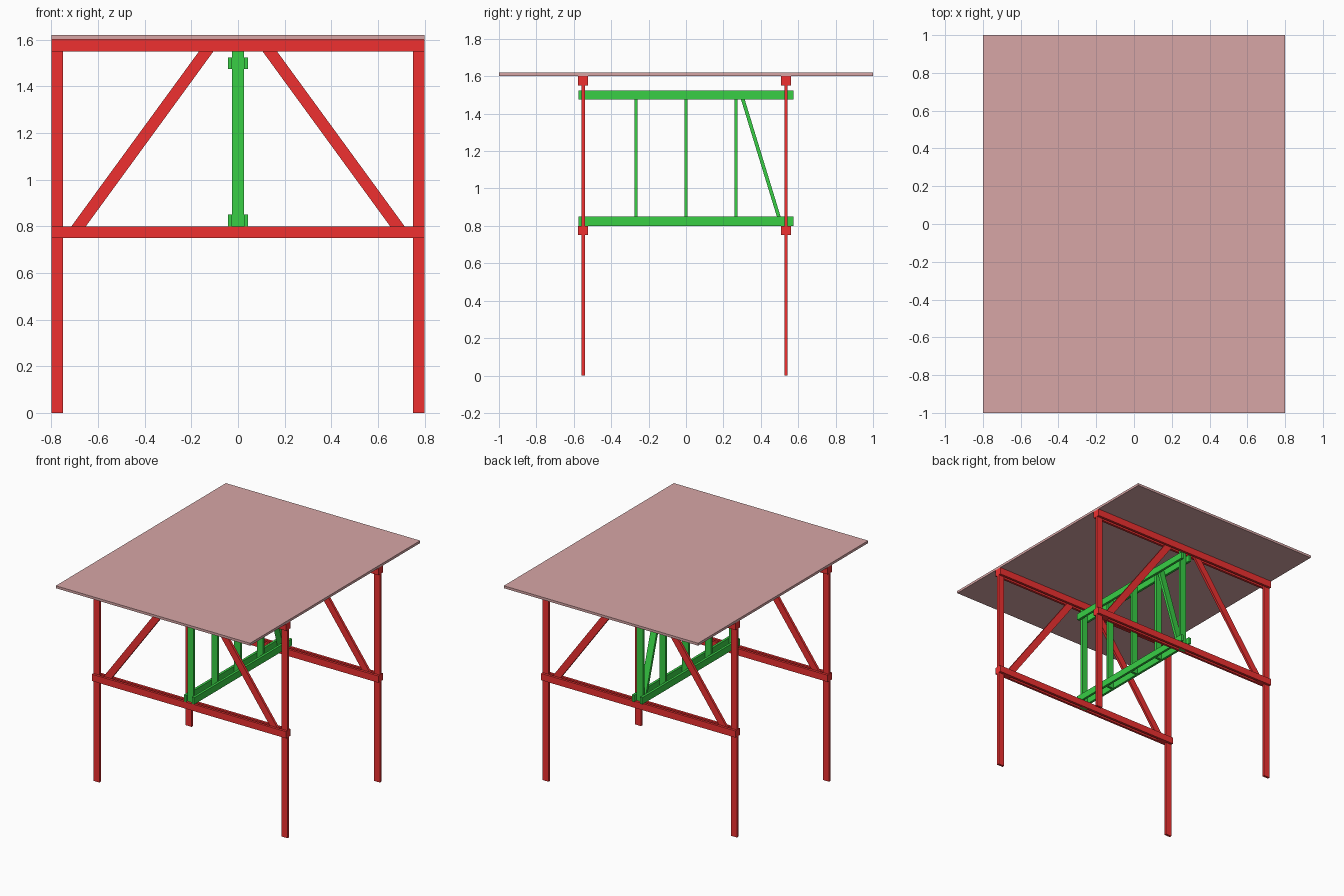
import bpy, bmesh

if "Cube" in bpy.data.objects:
    bpy.data.objects.remove(bpy.data.objects["Cube"])

T = 0.018   # board thickness
W = 0.05    # board width


def material(name, rgb):
    m = bpy.data.materials.new(name)
    m.diffuse_color = (*rgb, 1)
    m.use_nodes = True
    m.node_tree.nodes["Principled BSDF"].inputs["Base Color"].default_value = m.diffuse_color
    return m


RED = material("red_wood", (0.86, 0.03, 0.03))
GREEN = material("green_wood", (0.04, 0.62, 0.06))
TOP = material("top_wood", (0.68, 0.38, 0.38))


def prism(name, bottom, top, z0, z1, mat):
    """Straight or slanted bar between two horizontal rectangles (x0, x1, y0, y1)."""
    bm = bmesh.new()
    rings = []
    for (x0, x1, y0, y1), z in ((bottom, z0), (top, z1)):
        rings.append([bm.verts.new((x, y, z)) for x, y in
                      ((x0, y0), (x1, y0), (x1, y1), (x0, y1))])
    a, b = rings
    bm.faces.new(a[::-1])
    bm.faces.new(b)
    for i in range(4):
        j = (i + 1) % 4
        bm.faces.new((a[i], a[j], b[j], b[i]))
    me = bpy.data.meshes.new(name)
    bm.to_mesh(me)
    bm.free()
    ob = bpy.data.objects.new(name, me)
    me.materials.append(mat)
    bpy.context.collection.objects.link(ob)
    return ob


def bar(name, x, y, dx, dy, z0, z1, mat, x2=None, y2=None):
    """Bar centred on (x, y) at z0, leaning to (x2, y2) at z1."""
    x2 = x if x2 is None else x2
    y2 = y if y2 is None else y2
    rect = lambda u, v: (u - dx / 2, u + dx / 2, v - dy / 2, v + dy / 2)
    return prism(name, rect(x, y), rect(x2, y2), z0, z1, mat)


# table top
bar("table_top", 0, 0, 1.6, 2.0, 1.602, 1.62, TOP)

# two end frames: legs and braces sandwiched between paired rail boards
FRAMES = {"front": -0.55, "back": 0.535}
for end, y in FRAMES.items():
    for side, s in (("left", -1), ("right", 1)):
        bar(f"{end}_{side}_leg", s * 0.775, y, W, T, 0, 1.602, RED)
        bar(f"{end}_{side}_brace", s * 0.72, y, 0.062, T, 0.75, 1.6, RED, x2=s * 0.1)
    for level, z0, z1 in (("lower", 0.75, 0.80), ("upper", 1.55, 1.602)):
        for face, s in (("outer", -1), ("inner", 1)):
            bar(f"{end}_{level}_rail_{face}", 0, y + s * T, 1.6, T, z0, z1, RED)
    # green centre post held in the rail slot
    bar(f"{end}_centre_post", 0, y, W, T, 0.75, 1.6, GREEN)

# truss joining the frames: paired chords
for level, z0 in (("lower", 0.80), ("upper", 1.475)):
    for side, s in (("left", -1), ("right", 1)):
        bar(f"truss_{level}_chord_{side}", s * (W + T) / 2, 0, T, 1.152, z0, z0 + W, GREEN)

# truss uprights and the single diagonal
for i, y in enumerate((-0.267, 0, 0.267)):
    bar(f"truss_upright_{i + 1}", 0, y, W, T, 0.80, 1.525, GREEN)
bar("truss_diagonal", 0, 0.511, W, 0.02, 0.80, 1.525, GREEN, y2=0.289)
